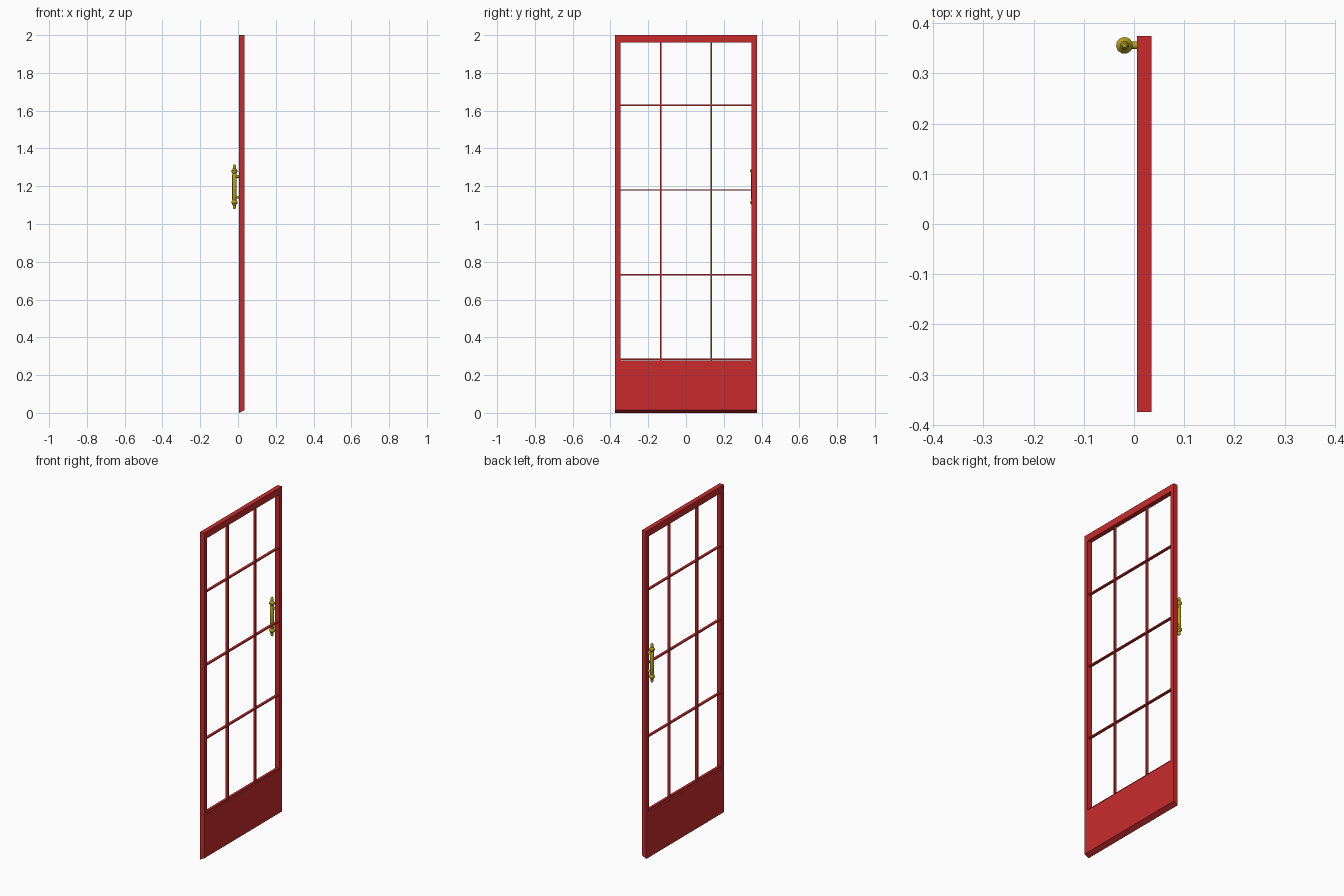
import bpy, bmesh, math

if "Cube" in bpy.data.objects:
    bpy.data.objects.remove(bpy.data.objects["Cube"])

def material(name, col):
    m = bpy.data.materials.new(name)
    m.diffuse_color = (*col, 1)
    m.use_nodes = True
    m.node_tree.nodes["Principled BSDF"].inputs["Base Color"].default_value = m.diffuse_color
    return m

RED = material("red paint", (0.58, 0.024, 0.026))
BRASS = material("dull brass", (0.46, 0.38, 0.012))

X0, X1 = 0.006, 0.035          # door thickness
HALF, INNER = 0.375, 0.348     # outer and inner half width
PANEL_TOP, RAIL_BOTTOM, TOP = 0.278, 1.96, 2.0

def finish(name, bm, mat):
    bmesh.ops.recalc_face_normals(bm, faces=bm.faces)
    me = bpy.data.meshes.new(name)
    bm.to_mesh(me)
    bm.free()
    me.materials.append(mat)
    ob = bpy.data.objects.new(name, me)
    bpy.context.collection.objects.link(ob)
    return ob

def box(name, x, y, z):
    bm = bmesh.new()
    bmesh.ops.create_cube(bm, size=1)
    for v in bm.verts:
        v.co = [r[0] if c < 0 else r[1] for c, r in zip(v.co, (x, y, z))]
    return finish(name, bm, RED)

# Door frame: one sheet of panels around the opening, extruded to thickness
bm = bmesh.new()
ys = (-HALF, -INNER, INNER, HALF)
zs = (0, PANEL_TOP, RAIL_BOTTOM, TOP)
grid = [[bm.verts.new((X0, y, z)) for z in zs] for y in ys]
for i in range(3):
    for j in range(3):
        if (i, j) != (1, 1):
            bm.faces.new((grid[i][j], grid[i + 1][j], grid[i + 1][j + 1], grid[i][j + 1]))
ext = bmesh.ops.extrude_face_region(bm, geom=bm.faces[:], use_keep_orig=True)
for v in ext["geom"]:
    if isinstance(v, bmesh.types.BMVert):
        v.co.x = X1
        if v.co.z < 0.001:
            v.co.z = 0.015     # slanted underside
finish("door_frame", bm, RED)

# Glazing bars
W = 0.0035
BX = (0.013, 0.029)
for i, y in enumerate((-0.134, 0.133)):
    box(f"vertical_bar_{i + 1}", BX, (y - W, y + W), (PANEL_TOP - 0.005, RAIL_BOTTOM + 0.005))
for i in range(4):
    z = 0.284 + i * 0.448
    box(f"horizontal_bar_{i + 1}", BX, (-INNER - 0.005, INNER + 0.005), (z - W, z + W))

# Pull handle: half profile (radius, height from the middle), mirrored and lathed
HX, HY, HZ, SEG = -0.019, 0.356, 1.197, 24
half = [(0.0115, 0.0), (0.0115, 0.066), (0.0095, 0.070), (0.0125, 0.074), (0.0165, 0.080),
        (0.0165, 0.086), (0.012, 0.092), (0.008, 0.098), (0.0085, 0.106), (0.0075, 0.113), (0.004, 0.118)]
profile = [(r, -h) for r, h in reversed(half[1:])] + half[1:]
bm = bmesh.new()
rings = [[bm.verts.new((HX + r * math.cos(2 * math.pi * k / SEG),
                        HY + r * math.sin(2 * math.pi * k / SEG), HZ + h))
          for k in range(SEG)] for r, h in profile]
for a, b in zip(rings, rings[1:]):
    for k in range(SEG):
        n = (k + 1) % SEG
        bm.faces.new((a[k], a[n], b[n], b[k]))
bm.faces.new(rings[0])
bm.faces.new(rings[-1])
handle = finish("pull_handle", bm, BRASS)

# Handle posts
posts = []
for i, z in enumerate((HZ - 0.055, HZ + 0.055)):
    bpy.ops.mesh.primitive_cylinder_add(vertices=16, radius=0.0075, depth=0.028,
                                        location=(-0.006, HY, z), rotation=(0, math.pi / 2, 0))
    ob = bpy.context.object
    ob.name = f"handle_post_{i + 1}"
    ob.data.materials.append(BRASS)
    posts.append(ob)

bpy.ops.object.select_all(action='DESELECT')
for ob in [handle] + posts:
    ob.select_set(True)
bpy.context.view_layer.objects.active = handle
bpy.ops.object.shade_smooth_by_angle(angle=math.radians(35))
